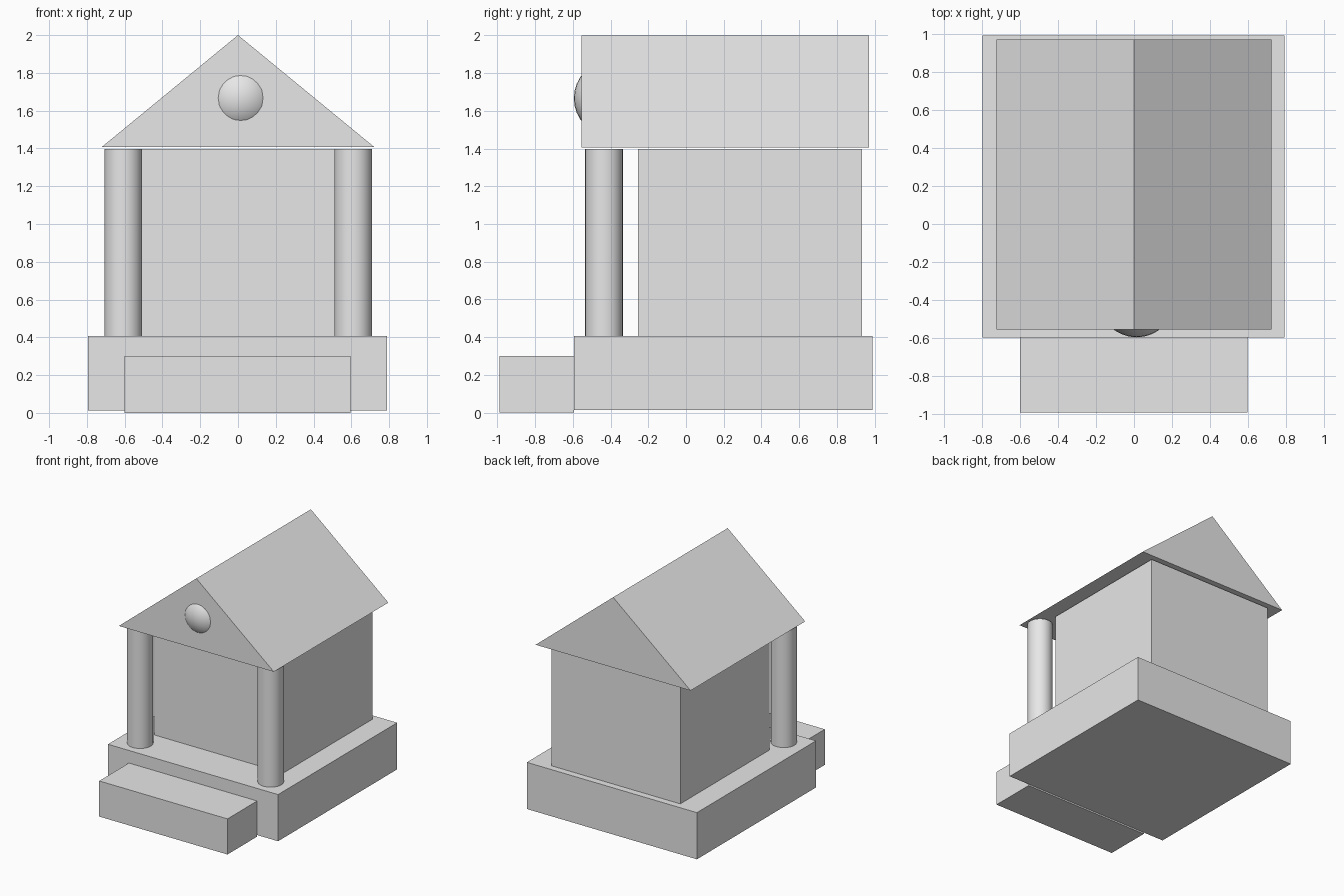
import bpy, bmesh
from mathutils import Matrix, Vector

if "Cube" in bpy.data.objects:
    bpy.data.objects.remove(bpy.data.objects["Cube"])

stone = bpy.data.materials.new("light_grey_stone")
stone.diffuse_color = (0.8, 0.8, 0.8, 1)
stone.use_nodes = True
stone.node_tree.nodes["Principled BSDF"].inputs["Base Color"].default_value = stone.diffuse_color


def finish(name, bm, smooth=False):
    bmesh.ops.recalc_face_normals(bm, faces=bm.faces)
    me = bpy.data.meshes.new(name)
    bm.to_mesh(me)
    bm.free()
    me.materials.append(stone)
    ob = bpy.data.objects.new(name, me)
    bpy.context.collection.objects.link(ob)
    if smooth:
        bpy.ops.object.select_all(action='DESELECT')
        ob.select_set(True)
        bpy.context.view_layer.objects.active = ob
        bpy.ops.object.shade_smooth_by_angle()
    return ob


def box(name, x, y, z):
    """Box from (min, max) ranges on each axis."""
    bm = bmesh.new()
    size = [b - a for a, b in (x, y, z)]
    mid = [(a + b) / 2 for a, b in (x, y, z)]
    bmesh.ops.create_cube(bm, size=1, matrix=Matrix.Translation(mid) @ Matrix.Diagonal((*size, 1)))
    return finish(name, bm)


# Base, front step and main chamber
box("base", (-0.795, 0.79), (-0.595, 0.99), (0.013, 0.406))
box("front_step", (-0.6, 0.595), (-0.99, -0.594), (0.0, 0.3))
box("chamber", (-0.6, 0.6), (-0.254, 0.933), (0.4, 1.398))

# Two round front columns
for side, x in (("left", -0.607), ("right", 0.61)):
    bm = bmesh.new()
    bmesh.ops.create_cone(bm, cap_ends=True, segments=32, radius1=0.1, radius2=0.1,
                          depth=0.998, matrix=Matrix.Translation((x, -0.435, 0.899)))
    finish(side + "_column", bm, True)

# Gable roof: triangle profile extruded front to back
bm = bmesh.new()
gable = bm.faces.new([bm.verts.new((x, -0.555, z))
                      for x, z in ((-0.722, 1.407), (0.722, 1.407), (0, 2.0))])
ext = bmesh.ops.extrude_face_region(bm, geom=[gable], use_keep_orig=True)
bmesh.ops.translate(bm, vec=Vector((0, 1.525, 0)),
                    verts=[v for v in ext["geom"] if isinstance(v, bmesh.types.BMVert)])
finish("roof", bm)

# Ball sunk into the gable, only its front cap showing
bm = bmesh.new()
bmesh.ops.create_uvsphere(bm, u_segments=32, v_segments=16, radius=0.2,
                          matrix=Matrix.Translation((0.014, -0.395, 1.667)))
finish("gable_ball", bm, True)
